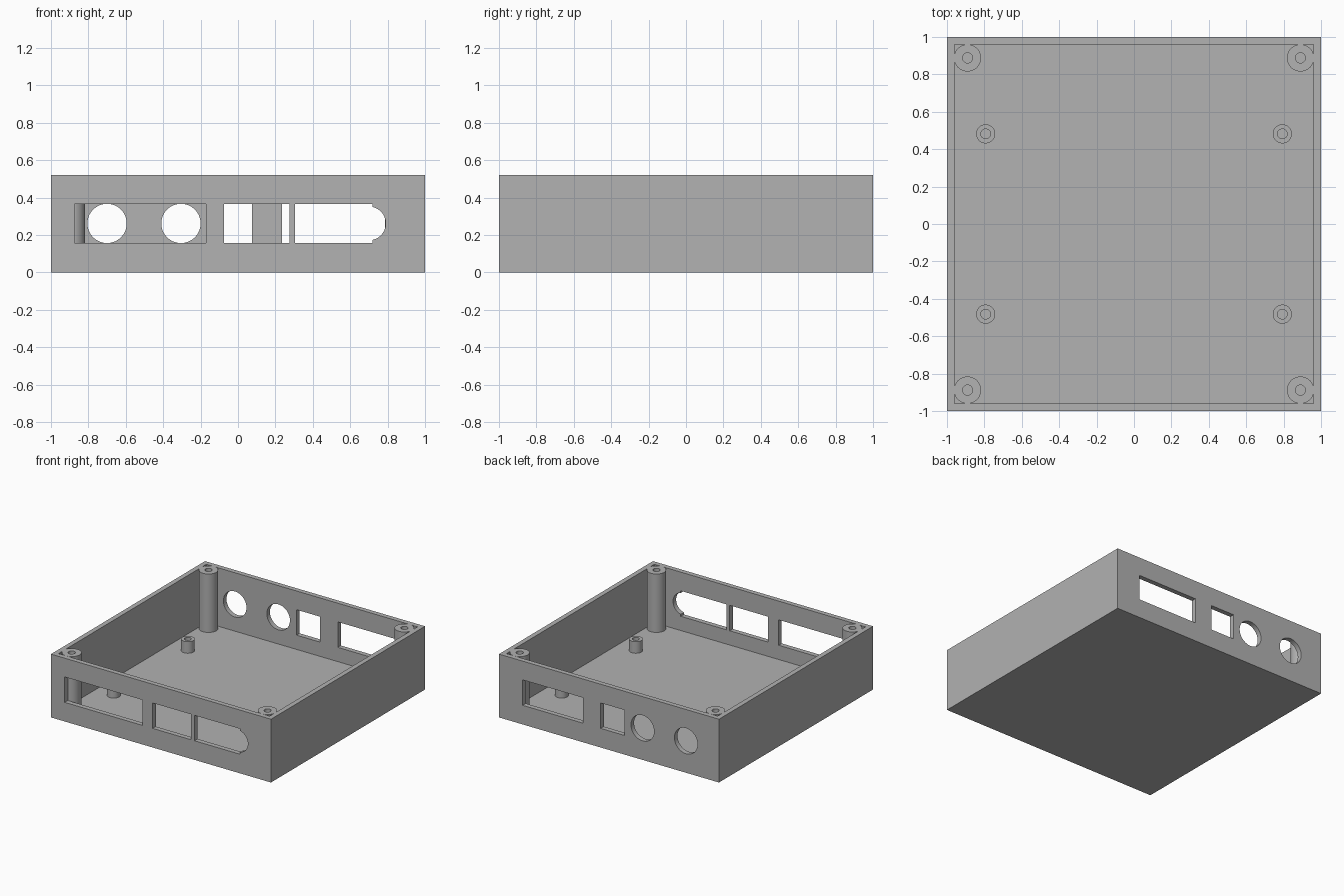
import bpy
from math import radians

if "Cube" in bpy.data.objects:
    bpy.data.objects.remove(bpy.data.objects["Cube"], do_unlink=True)

HEIGHT, FLOOR, INNER = 0.52, 0.04, 0.96
HOLE_LOW, HOLE_HIGH = 0.157, 0.366
HOLE_MID = (HOLE_LOW + HOLE_HIGH) / 2

grey = bpy.data.materials.new("plain grey")
grey.use_nodes = True
COLOUR = (0.445, 0.445, 0.445, 1)
grey.diffuse_color = COLOUR
grey.node_tree.nodes["Principled BSDF"].inputs["Base Color"].default_value = COLOUR


def finish(name):
    obj = bpy.context.object
    obj.name = name
    obj.data.materials.append(grey)
    return obj


def box(name, x, y, z):
    """Box spanning the given (low, high) ranges."""
    bpy.ops.mesh.primitive_cube_add(size=1, location=[sum(r) / 2 for r in (x, y, z)])
    obj = finish(name)
    obj.scale = [r[1] - r[0] for r in (x, y, z)]
    bpy.ops.object.transform_apply(location=True, scale=True)
    return obj


def rod(name, x, y, radius, low, high):
    bpy.ops.mesh.primitive_cylinder_add(vertices=48, radius=radius, depth=high - low,
                                        location=(x, y, (low + high) / 2))
    return finish(name)


def wall_rod(name, x, y, radius):
    bpy.ops.mesh.primitive_cylinder_add(vertices=64, radius=radius, depth=0.2,
                                        location=(x, y, HOLE_MID),
                                        rotation=(radians(90), 0, 0))
    return finish(name)


def combine(target, tool, operation):
    """Apply a boolean and discard the tool."""
    tool.hide_render = True
    mod = target.modifiers.new(operation, 'BOOLEAN')
    mod.operation, mod.object, mod.solver = operation, tool, 'EXACT'
    bpy.context.view_layer.objects.active = target
    bpy.ops.object.modifier_apply(modifier=mod.name)
    bpy.data.objects.remove(tool, do_unlink=True)


def smooth(obj):
    bpy.ops.object.select_all(action='DESELECT')
    obj.select_set(True)
    bpy.context.view_layer.objects.active = obj
    bpy.ops.object.shade_smooth_by_angle(angle=radians(30))


# Open tray
case = box("case_tray", (-1, 1), (-1, 1), (0, HEIGHT))
combine(case, box("cavity", (-INNER, INNER), (-INNER, INNER), (FLOOR, 1)), 'DIFFERENCE')

# Corner screw posts, flush with the rim and joined to the walls
corners = [(sx, sy) for sx in (-1, 1) for sy in (-1, 1)]
for sx, sy in corners:
    x, y = 0.89 * sx, 0.888 * sy
    combine(case, rod("post", x, y, 0.0725, FLOOR / 2, HEIGHT), 'UNION')
    combine(case, rod("bore", x, y, 0.027, FLOOR, 1), 'DIFFERENCE')

# Rectangular connector openings: side of the case, left and right edge
FRONT, BACK = -0.98, 0.98
for y, x in ((FRONT, (-0.875, -0.17)), (FRONT, (-0.075, 0.275)), (FRONT, (0.305, 0.72)),
             (BACK, (0.235, 0.785)), (BACK, (-0.14, 0.075))):
    thick = (y - 0.022, y + 0.022)
    combine(case, box("opening", x, thick, (HOLE_LOW, HOLE_HIGH)), 'DIFFERENCE')

# Round openings: rounded end of the front slot and two back sockets
for x, y, radius in ((0.70, -1.06, 0.09), (-0.70, 1.06, 0.105), (-0.305, 1.06, 0.105)):
    combine(case, wall_rod("round_opening", x, y, radius), 'DIFFERENCE')
smooth(case)

# Board standoffs on the floor
for sx, sy in corners:
    name = f"standoff_{'back' if sy > 0 else 'front'}_{'left' if sx > 0 else 'right'}"
    x, y = 0.793 * sx, 0.482 * sy
    standoff = rod(name, x, y, 0.051, FLOOR, 0.135)
    combine(standoff, rod("bore", x, y, 0.026, 0, 1), 'DIFFERENCE')
    smooth(standoff)
